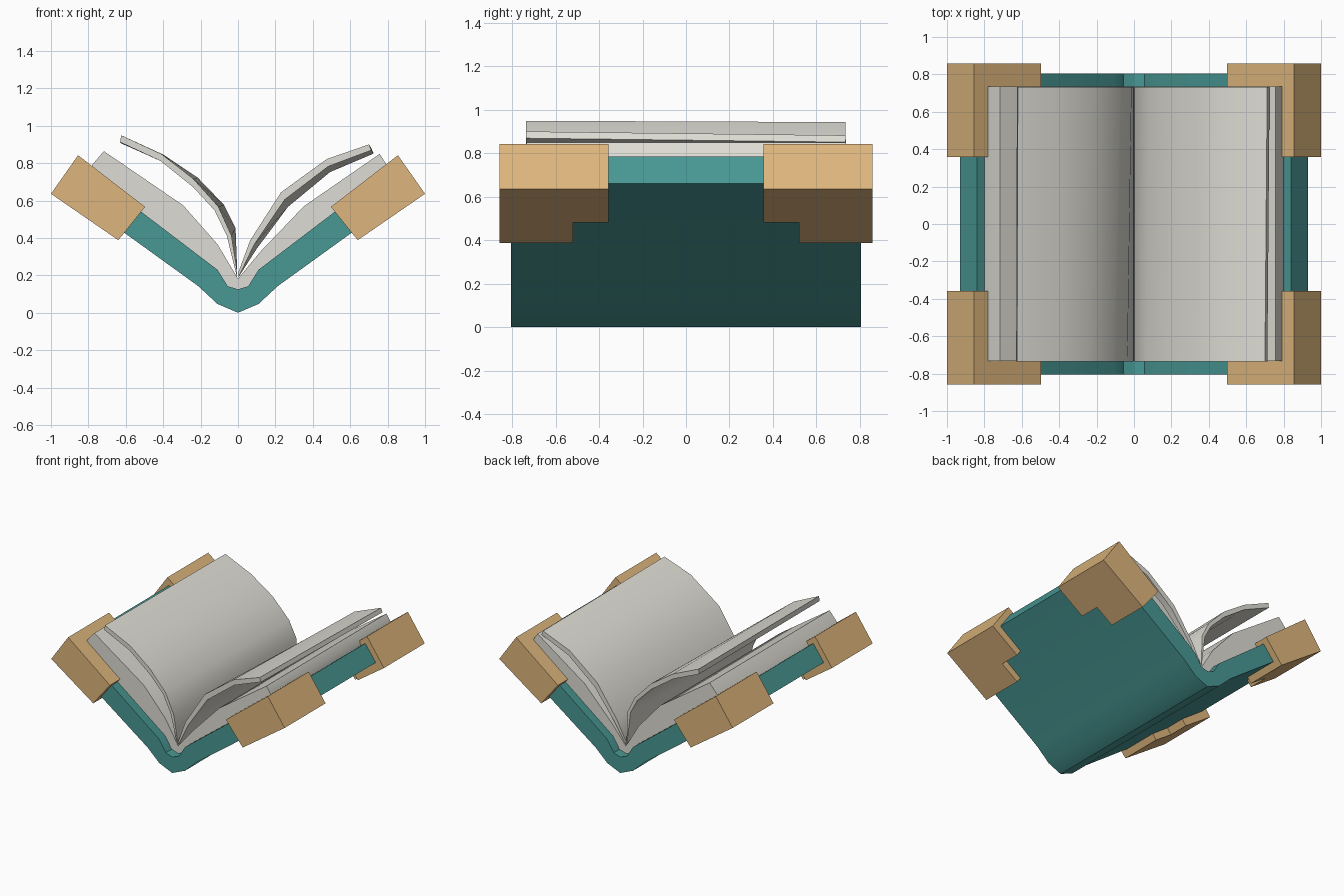
import bpy, bmesh, math

if "Cube" in bpy.data.objects:
    bpy.data.objects.remove(bpy.data.objects["Cube"])


def material(name, rgb):
    m = bpy.data.materials.new(name)
    m.diffuse_color = (*rgb, 1)
    m.use_nodes = True
    m.node_tree.nodes["Principled BSDF"].inputs["Base Color"].default_value = m.diffuse_color
    return m


teal = material("teal cover", (0.065, 0.314, 0.296))
cream = material("cream paper", (0.73, 0.72, 0.66))
tan = material("tan corner", (0.73, 0.468, 0.205))
DROP = 0.008  # puts the spine on z = 0


def loft(name, start, end, mat):
    """Solid between two matching closed loops of 3D points."""
    bm = bmesh.new()
    a = [bm.verts.new((x, y, z - DROP)) for x, y, z in start]
    b = [bm.verts.new((x, y, z - DROP)) for x, y, z in end]
    n = len(a)
    bm.faces.new(a)
    bm.faces.new(b[::-1])
    for i in range(n):
        j = (i + 1) % n
        bm.faces.new((a[j], a[i], b[i], b[j]))
    bmesh.ops.recalc_face_normals(bm, faces=bm.faces)
    me = bpy.data.meshes.new(name)
    bm.to_mesh(me)
    bm.free()
    me.materials.append(mat)
    ob = bpy.data.objects.new(name, me)
    bpy.context.collection.objects.link(ob)
    bpy.ops.object.select_all(action='DESELECT')
    ob.select_set(True)
    bpy.context.view_layer.objects.active = ob
    bpy.ops.object.shade_smooth_by_angle(angle=math.radians(32))
    return ob


def at_y(profile, y):
    return [(x, y, z) for x, z in profile]


def mirror(profile):
    return [(-x, z) for x, z in reversed(profile)]


# cover: bent board with a rounded spine
outer = [(0.11, 0.055), (0.212, 0.15), (0.93, 0.668)]
inner = [(0.84, 0.793), (0.11, 0.238), (0.055, 0.15)]
cover = [(0, 0.008)] + outer + inner + [(0, 0.133)] + mirror(outer + inner)
loft("cover", at_y(cover, -0.805), at_y(cover, 0.805), teal)

# page block: left and right stacks sharing the gutter
right_stack = [(0.055, 0.15), (0.11, 0.238), (0.80, 0.762), (0.79, 0.807),
               (0.757, 0.857), (0.353, 0.578), (0.12, 0.335)]
left_stack = [(-0.11, 0.375), (-0.294, 0.583), (-0.717, 0.872), (-0.777, 0.802),
              (-0.80, 0.762), (-0.11, 0.238), (-0.055, 0.15)]
pages = [(0, 0.133)] + right_stack + [(0, 0.19)] + left_stack
loft("page_block", at_y(pages, -0.733), at_y(pages, 0.735), cream)


# lifted leaves: curved sheets, slightly twisted from front to back
def leaf(name, top, bottom, shifts):
    front = top + bottom[::-1]
    s = shifts + shifts[::-1]
    back = [(x + dx, z + dz) for (x, z), (dx, dz) in zip(front, s)]
    loft(name, at_y(front, -0.735), at_y(back, 0.733), cream)


leaf("left_leaf",
     [(-0.004, 0.225), (-0.035, 0.42), (-0.105, 0.575), (-0.24, 0.725), (-0.41, 0.857), (-0.625, 0.957)],
     [(-0.006, 0.20), (-0.06, 0.42), (-0.125, 0.555), (-0.24, 0.68), (-0.415, 0.82), (-0.63, 0.92)],
     [(0, 0), (0.022, 0.04), (0.03, 0.01), (0.025, 0.005), (0.01, -0.003), (0.004, -0.006)])
leaf("right_leaf",
     [(0.002, 0.225), (0.065, 0.395), (0.23, 0.652), (0.475, 0.83), (0.70, 0.908)],
     [(0.004, 0.20), (0.085, 0.37), (0.25, 0.613), (0.482, 0.79), (0.713, 0.877)],
     [(0, 0), (0.015, -0.02), (0.018, -0.038), (0.01, -0.03), (0.012, -0.018)])

# corner guards: L-shaped blocks laid along the sloping covers
L_SHAPE = [(0, 0.857), (1, 0.857), (1, 0.357), (0.38, 0.357), (0.38, 0.52), (0, 0.52)]
for sx, side in ((-1, "left"), (1, "right")):
    for sy, end in ((-1, "front"), (1, "back")):
        top = [(sx * (0.497 + 0.358 * u), sy * y, 0.574 + 0.276 * u) for u, y in L_SHAPE]
        low = [(sx * (0.640 + 0.360 * u), sy * y, 0.396 + 0.248 * u) for u, y in L_SHAPE]
        loft(f"{end}_{side}_corner_guard", top, low, tan)
